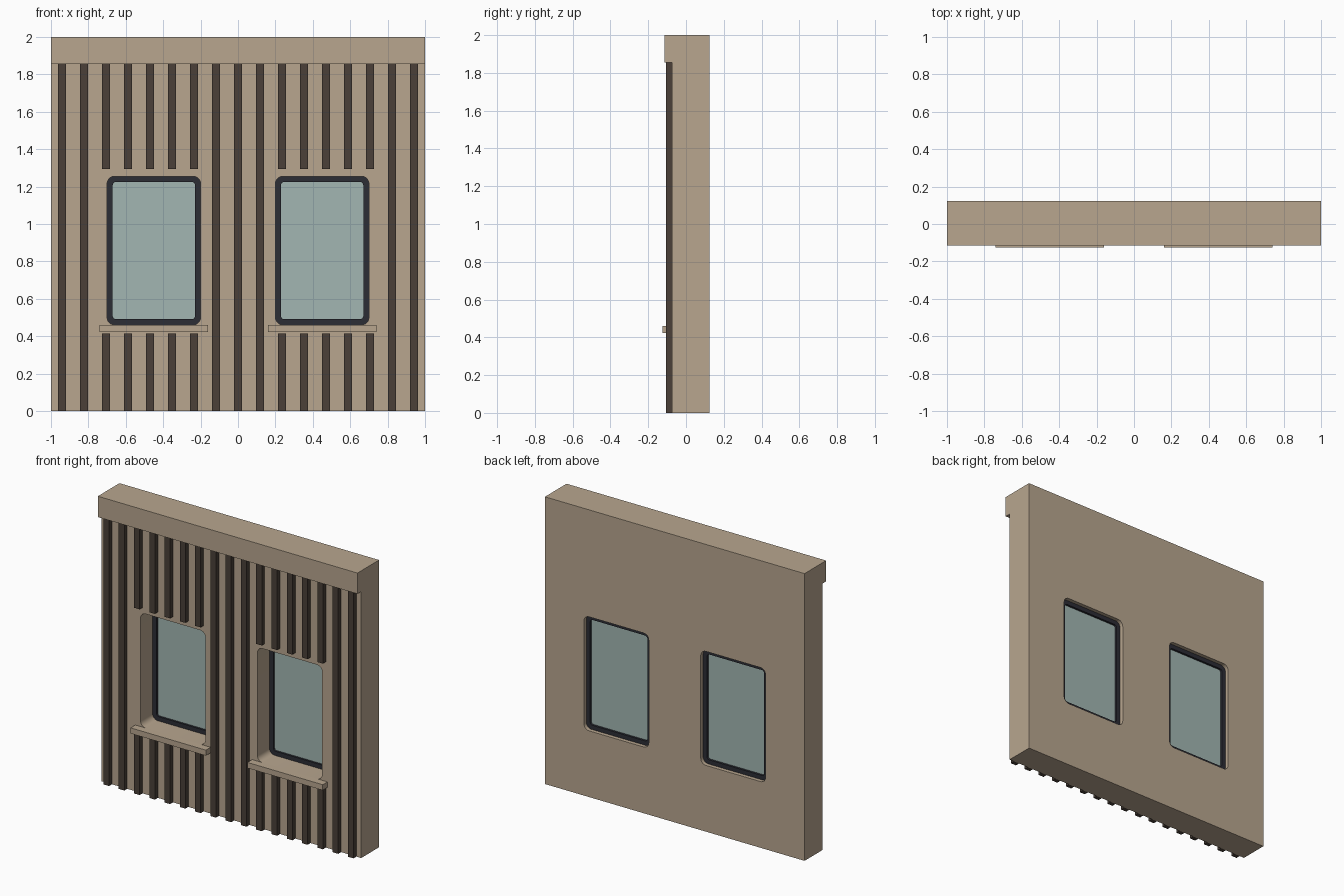
import bpy, bmesh
from math import sin, cos, pi

cube = bpy.data.objects.get("Cube")
if cube:
    bpy.data.objects.remove(cube)


def material(name, rgb):
    m = bpy.data.materials.new(name)
    m.use_nodes = True
    m.diffuse_color = (*rgb, 1)
    m.node_tree.nodes["Principled BSDF"].inputs["Base Color"].default_value = (*rgb, 1)
    return m


TAN = material("tan plaster", (0.479, 0.381, 0.275))
BROWN = material("dark brown slats", (0.069, 0.051, 0.040))
DARK = material("charcoal frame", (0.025, 0.026, 0.036))
GLASS = material("pale green glass", (0.361, 0.468, 0.445))


def finish(bm, name, mat):
    bmesh.ops.recalc_face_normals(bm, faces=bm.faces)
    mesh = bpy.data.meshes.new(name)
    bm.to_mesh(mesh)
    bm.free()
    mesh.materials.append(mat)
    obj = bpy.data.objects.new(name, mesh)
    bpy.context.collection.objects.link(obj)
    return obj


def prism(name, mat, points, offset):
    """Extrude a closed outline of 3D points along an offset."""
    bm = bmesh.new()
    face = bm.faces.new([bm.verts.new(p) for p in points])
    top = bmesh.ops.extrude_face_region(bm, geom=[face])["geom"]
    bmesh.ops.translate(bm, vec=offset,
                        verts=[v for v in top if isinstance(v, bmesh.types.BMVert)])
    return finish(bm, name, mat)


def box(name, mat, x0, x1, y0, y1, z0, z1):
    outline = [(x0, y0, z0), (x1, y0, z0), (x1, y0, z1), (x0, y0, z1)]
    return prism(name, mat, outline, (0, y1 - y0, 0))


def rounded(cx, inset, radius, y, steps=6):
    """Rounded window outline, shrunk by inset, in the plane at y."""
    hw, hh = 0.25 - inset - radius, 0.397 - inset - radius
    corners = [(1, 1), (-1, 1), (-1, -1), (1, -1)]
    return [(cx + sx * hw + radius * cos(a), y, 0.858 + sz * hh + radius * sin(a))
            for k, (sx, sz) in enumerate(corners)
            for a in [(k + i / steps) * pi / 2 for i in range(steps + 1)]]


def smooth(obj):
    bpy.ops.object.select_all(action='DESELECT')
    obj.select_set(True)
    bpy.context.view_layer.objects.active = obj
    bpy.ops.object.shade_smooth_by_angle(angle=0.5)


FRONT, BACK = -0.073, 0.124
CORNICE_Z = 1.855

# Wall with overhanging cornice, one profile swept along x
profile = [(FRONT, 0), (BACK, 0), (BACK, 2), (-0.114, 2), (-0.114, CORNICE_Z), (FRONT, CORNICE_Z)]
wall = prism("wall", TAN, [(-1, y, z) for y, z in profile], (2, 0, 0))

for side, cx in (("right", -0.45), ("left", 0.45)):
    # Window opening through the wall
    cutter = prism("opening_cutter", TAN, rounded(cx, 0, 0.04, -0.3), (0, 0.6, 0))
    cutter.hide_render = True
    cut = wall.modifiers.new("opening", 'BOOLEAN')
    cut.operation, cut.solver, cut.object = 'DIFFERENCE', 'EXACT', cutter
    bpy.context.view_layer.objects.active = wall
    bpy.ops.object.modifier_apply(modifier=cut.name)
    bpy.data.objects.remove(cutter)

    # Frame ring: four outlines joined by quads
    bm = bmesh.new()
    loops = [[bm.verts.new(p) for p in rounded(cx, inset, r, y)]
             for inset, r, y in ((0, 0.04, 0.06), (0.03, 0.018, 0.06),
                                 (0.03, 0.018, 0.097), (0, 0.04, 0.097))]
    for a, b in zip(loops, loops[1:] + loops[:1]):
        for i in range(len(a)):
            j = (i + 1) % len(a)
            bm.faces.new((a[i], a[j], b[j], b[i]))
    smooth(finish(bm, f"window_frame_{side}", DARK))

    # Glass pane and sill
    prism(f"window_glass_{side}", GLASS, rounded(cx, 0.025, 0.02, 0.074), (0, 0.008, 0))
    box(f"window_sill_{side}", TAN, cx - 0.29, cx + 0.29, -0.125, FRONT, 0.422, 0.461)
smooth(wall)

# Vertical slats, interrupted above and below the windows
for i in range(-8, 9):
    x = i * 0.1177
    spans = [(0, 0.414), (1.293, CORNICE_Z)] if 2 <= abs(i) <= 6 else [(0, CORNICE_Z)]
    for n, (z0, z1) in enumerate(spans):
        box(f"slat_{i + 9}_{n + 1}", BROWN, x - 0.0215, x + 0.0215, -0.105, FRONT, z0, z1)
